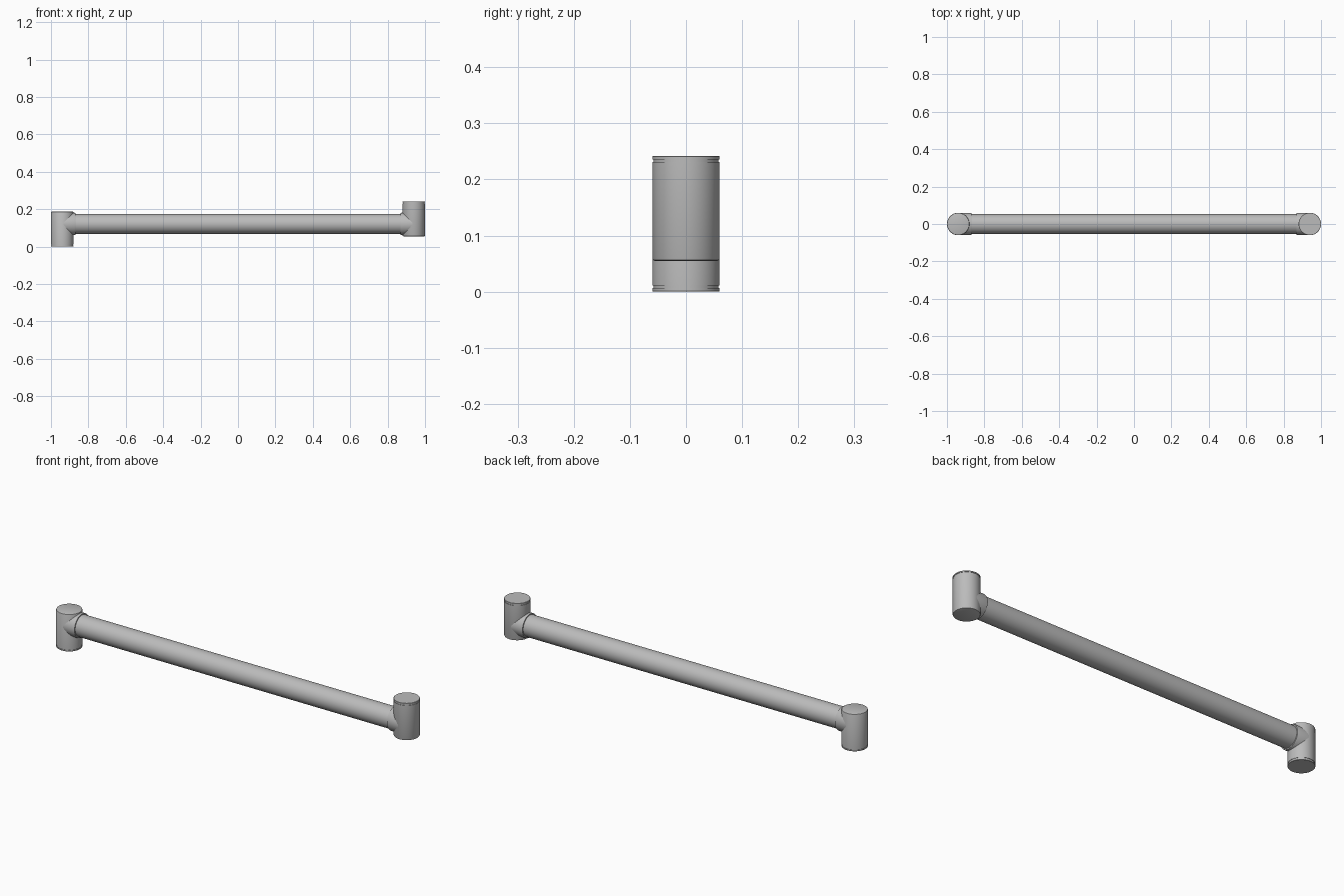
import bpy, bmesh, math
from mathutils import Matrix

if "Cube" in bpy.data.objects:
    bpy.data.objects.remove(bpy.data.objects["Cube"])

SEG = 64
MID = 0.121          # height of the tube axis, also half the total height
grey = bpy.data.materials.new("satin grey")
grey.diffuse_color = (0.5, 0.5, 0.5, 1)
grey.use_nodes = True
grey.node_tree.nodes["Principled BSDF"].inputs["Base Color"].default_value = grey.diffuse_color


def lathe(name, profile, matrix):
    """Spin a (radius, height) profile round z, then place it."""
    bm = bmesh.new()
    rings = []
    for r, h in profile:
        if r == 0:
            rings.append([bm.verts.new((0, 0, h))] * SEG)
        else:
            rings.append([bm.verts.new((r * math.cos(2 * math.pi * i / SEG),
                                        r * math.sin(2 * math.pi * i / SEG), h))
                          for i in range(SEG)])
    for a, b in zip(rings, rings[1:]):
        for i in range(SEG):
            j = (i + 1) % SEG
            corners = list(dict.fromkeys((a[i], a[j], b[j], b[i])))
            bm.faces.new(corners)
    bmesh.ops.recalc_face_normals(bm, faces=bm.faces)
    bm.transform(matrix)
    mesh = bpy.data.meshes.new(name)
    bm.to_mesh(mesh)
    bm.free()
    mesh.materials.append(grey)
    obj = bpy.data.objects.new(name, mesh)
    bpy.context.collection.objects.link(obj)
    bpy.context.view_layer.objects.active = obj
    obj.select_set(True)
    bpy.ops.object.shade_smooth_by_angle(angle=math.radians(35))
    obj.select_set(False)
    return obj


# upright joint housing: rounded closed end, grooved cap at the other end
housing = [(0, 0.055), (0.056, 0.055), (0.0588, 0.0562), (0.06, 0.059),
           (0.06, 0.231), (0.058, 0.231), (0.058, 0.2355), (0.06, 0.2355),
           (0.06, 0.241), (0.059, 0.242), (0, 0.242)]
# side collar that joins the housing to the tube, open inside the housing
collar = [(0.0597, 0.0), (0.0597, 0.066), (0.0585, 0.07), (0.052, 0.07)]

right_end = Matrix.Translation((0.94, 0, 0))
collar_place = Matrix.Translation((0.94, 0, MID)) @ Matrix.Rotation(-math.pi / 2, 4, 'Y')
# the left end is the right end turned half a turn about the y axis
flip = (Matrix.Translation((0, 0, MID)) @ Matrix.Rotation(math.pi, 4, 'Y')
        @ Matrix.Translation((0, 0, -MID)))

for side, turn in (("right", Matrix.Identity(4)), ("left", flip)):
    lathe(side + "_joint_housing", housing, turn @ right_end)
    lathe(side + "_collar", collar, turn @ collar_place)

# long tube between the collars
lathe("link_tube", [(0.053, -0.872), (0.053, 0.872)],
      Matrix.Translation((0, 0, MID)) @ Matrix.Rotation(math.pi / 2, 4, 'Y'))
